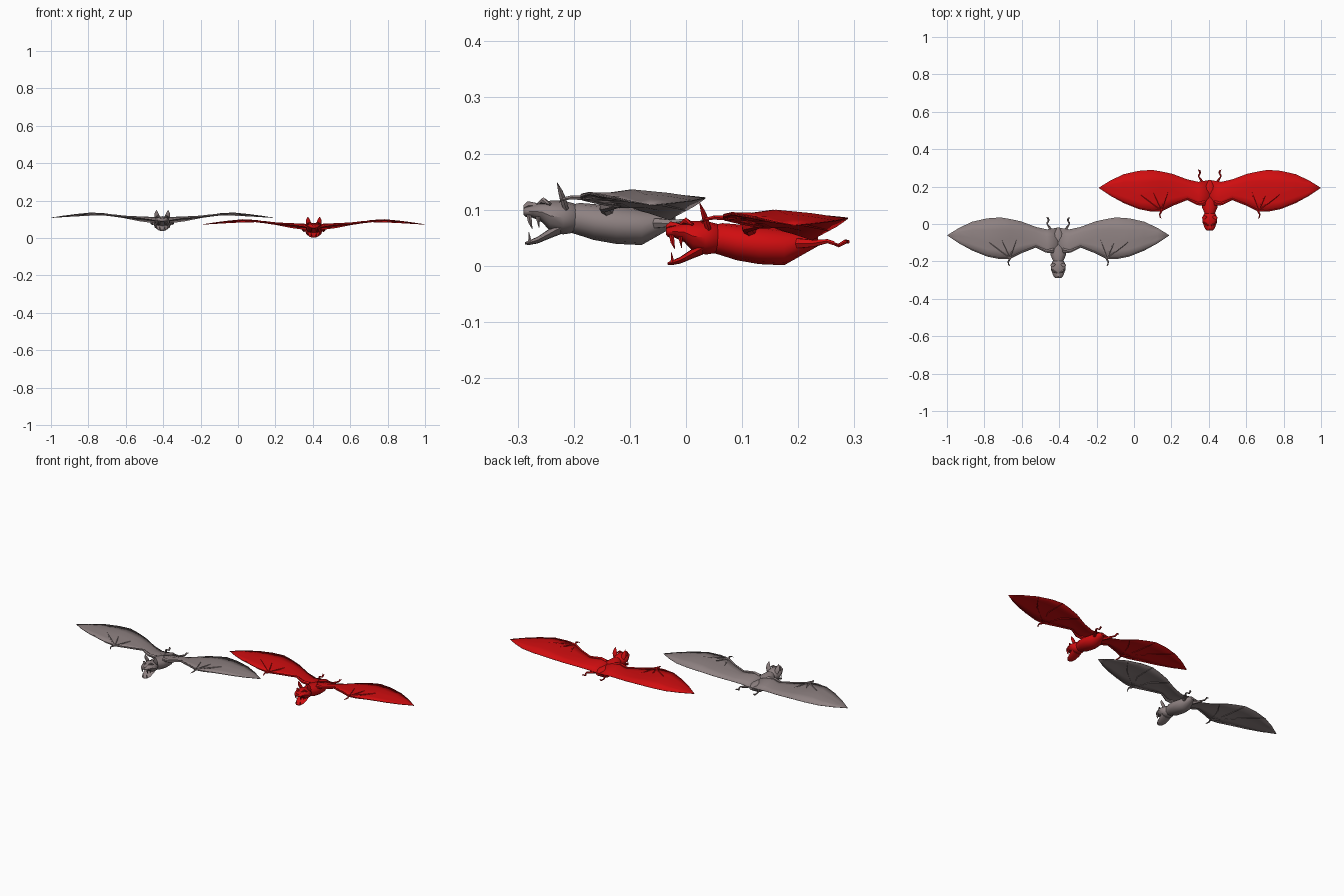
import bpy, bmesh, math
from mathutils import Vector


def material(name, rgb):
    m = bpy.data.materials.new(name)
    m.diffuse_color = (*rgb, 1)
    return m


GREY = material("warm grey", (0.27, 0.22, 0.22))
RED = material("bright red", (0.63, 0.004, 0.005))


def finish(name, rings, mat, offset, angle=40, cap=True, closed=True):
    """Skin a list of equal-length point rings into one object."""
    bm = bmesh.new()
    vs = [[bm.verts.new(Vector(p) + offset) for p in r] for r in rings]
    n = len(vs[0])
    for a, b in zip(vs, vs[1:]):
        for i in range(n if closed else n - 1):
            j = (i + 1) % n
            bm.faces.new((a[i], a[j], b[j], b[i]))
    if cap:
        bm.faces.new(vs[0])
        bm.faces.new(vs[-1])
    bmesh.ops.remove_doubles(bm, verts=bm.verts, dist=1e-5)
    bmesh.ops.recalc_face_normals(bm, faces=bm.faces)
    me = bpy.data.meshes.new(name)
    bm.to_mesh(me)
    bm.free()
    me.materials.append(mat)
    ob = bpy.data.objects.new(name, me)
    bpy.context.collection.objects.link(ob)
    bpy.ops.object.select_all(action='DESELECT')
    ob.select_set(True)
    bpy.context.view_layer.objects.active = ob
    bpy.ops.object.shade_smooth_by_angle(angle=math.radians(angle))
    return ob


def loft(name, sections, mat, offset, n=12):
    """Elliptical sections along y: (y, centre z, half width, half height)."""
    rings = []
    for y, z, rx, rz in sections:
        rings.append([(rx * math.cos(2 * math.pi * i / n), y,
                       z + rz * math.sin(2 * math.pi * i / n)) for i in range(n)])
    return finish(name, rings, mat, offset)


def tube(name, path, radii, mat, offset, s=1, n=6, flat=1.0):
    """Tapered limb along a path, mirrored by s; flat squashes one axis."""
    pts = [Vector((p[0] * s, p[1], p[2])) for p in path]
    rings = []
    for k, (p, r) in enumerate(zip(pts, radii)):
        t = (pts[min(k + 1, len(pts) - 1)] - pts[max(k - 1, 0)]).normalized()
        ref = Vector((1, 0, 0)) if abs(t.x) < 0.7 else Vector((0, 0, 1))
        u = (ref - t * ref.dot(t)).normalized()
        v = t.cross(u)
        rings.append([p + u * r * math.cos(2 * math.pi * i / n)
                      + v * r * flat * math.sin(2 * math.pi * i / n) for i in range(n)])
    return finish(name, rings, mat, offset)


# Wing stations: x, then leading, middle and trailing (y, z)
WING = [
    (0.00, (.10, .064), (.15, .068), (.235, .048)),
    (0.06, (.10, .067), (.15, .071), (.225, .046)),
    (0.12, (.13, .073), (.18, .069), (.238, .054)),
    (0.20, (.098, .078), (.18, .080), (.268, .070)),
    (0.26, (.068, .085), (.17, .087), (.281, .079)),
    (0.31, (.066, .089), (.16, .095), (.289, .085)),
    (0.38, (.080, .094), (.16, .099), (.284, .084)),
    (0.46, (.112, .088), (.18, .091), (.266, .080)),
    (0.53, (.150, .080), (.19, .082), (.233, .076)),
    (0.593, (.192, .072), (.193, .072), (.194, .072)),
]


def bat(prefix, mat, offset):
    o = Vector(offset)
    # torso and tail
    loft(prefix + "body", [(.045, .048, .024, .024), (.065, .047, .031, .029),
                           (.09, .042, .042, .032), (.13, .037, .046, .034),
                           (.175, .033, .040, .032), (.205, .040, .028, .022),
                           (.235, .043, .010, .008)], mat, o)
    # head and open mouth
    loft(prefix + "head", [(.066, .048, .016, .018), (.055, .049, .030, .026),
                           (.035, .050, .040, .030), (.012, .053, .040, .027),
                           (-.003, .060, .034, .018), (-.020, .061, .028, .011),
                           (-.032, .060, .020, .009), (-.036, .061, .010, .005)], mat, o)
    loft(prefix + "lower_jaw", [(.030, .032, .030, .012), (.012, .022, .030, .009),
                                (-.010, .010, .025, .006), (-.026, .005, .017, .004),
                                (-.033, .004, .008, .002)], mat, o)
    loft(prefix + "nose", [(-.012, .072, .013, .004), (-.028, .071, .012, .008),
                           (-.036, .067, .007, .005)], mat, o, 8)
    for s, side in ((1, "left_"), (-1, "right_")):
        p = prefix + side
        # ears, brows and fangs
        tube(p + "ear", [(.024, .040, .066), (.029, .035, .082), (.031, .030, .097),
                         (.031, .024, .113)], (.012, .014, .010, .001), mat, o, s, 6, .45)
        tube(p + "brow", [(.008, -.008, .074), (.022, .0, .080), (.034, .012, .074)],
             (.004, .006, .003), mat, o, s)
        tube(p + "upper_fang", [(.016, -.026, .055), (.016, -.024, .042), (.015, -.020, .030)],
             (.005, .004, .0005), mat, o, s)
        tube(p + "side_tooth", [(.025, -.010, .052), (.024, -.008, .032)],
             (.005, .0005), mat, o, s)
        tube(p + "lower_fang", [(.013, -.024, .006), (.013, -.026, .024)],
             (.004, .0005), mat, o, s)
        # membrane
        rows = []
        for x, lead, mid, trail in WING:
            row = [lead, mid, trail]
            q1 = [(lead[i] + mid[i]) / 2 for i in (0, 1)]
            q2 = [(trail[i] + mid[i]) / 2 for i in (0, 1)]
            sag = .003 if .1 < x < .55 else 0
            row = [lead, (q1[0], q1[1] - sag), mid, (q2[0], q2[1] + sag / 2), trail]
            rows.append([(s * x, y, z) for y, z in row])
        wing = finish(p + "wing_membrane", rows, mat, o, 60, cap=False, closed=False)
        mod = wing.modifiers.new("thickness", 'SOLIDIFY')
        mod.thickness = .002
        mod.offset = 0
        # arm and finger bones
        tube(p + "arm", [(.025, .115, .062), (.065, .108, .068), (.12, .133, .073),
                         (.20, .101, .078), (.26, .071, .085), (.31, .069, .089),
                         (.38, .083, .093), (.46, .115, .087), (.53, .152, .079),
                         (.592, .193, .072)],
             (.012, .009, .006, .005, .005, .004, .003, .003, .002, .0005), mat, o, s)
        tube(p + "inner_finger", [(.26, .07, .084), (.225, .17, .081), (.165, .254, .063)],
             (.004, .003, .001), mat, o, s, 5)
        tube(p + "outer_finger", [(.26, .07, .084), (.30, .16, .092), (.31, .289, .085)],
             (.004, .003, .001), mat, o, s, 5)
        tube(p + "long_finger", [(.26, .07, .084), (.37, .155, .097), (.455, .267, .080)],
             (.004, .003, .001), mat, o, s, 5)
        tube(p + "thumb_claw", [(.255, .075, .085), (.268, .050, .086), (.264, .035, .083),
                                (.257, .028, .077)], (.005, .004, .003, .0005), mat, o, s)
        # hind leg and hooked foot
        tube(p + "leg", [(.025, .200, .040), (.042, .228, .040), (.058, .252, .044),
                         (.058, .264, .040)], (.010, .007, .004, .004), mat, o, s)
        tube(p + "foot", [(.058, .260, .041), (.052, .272, .036), (.054, .284, .043),
                          (.062, .290, .043)], (.004, .005, .006, .003), mat, o, s, 6, .7)


bat("grey_bat_", GREY, (-.405, -.254, .036))
bat("red_bat_", RED, (.405, 0, 0))
